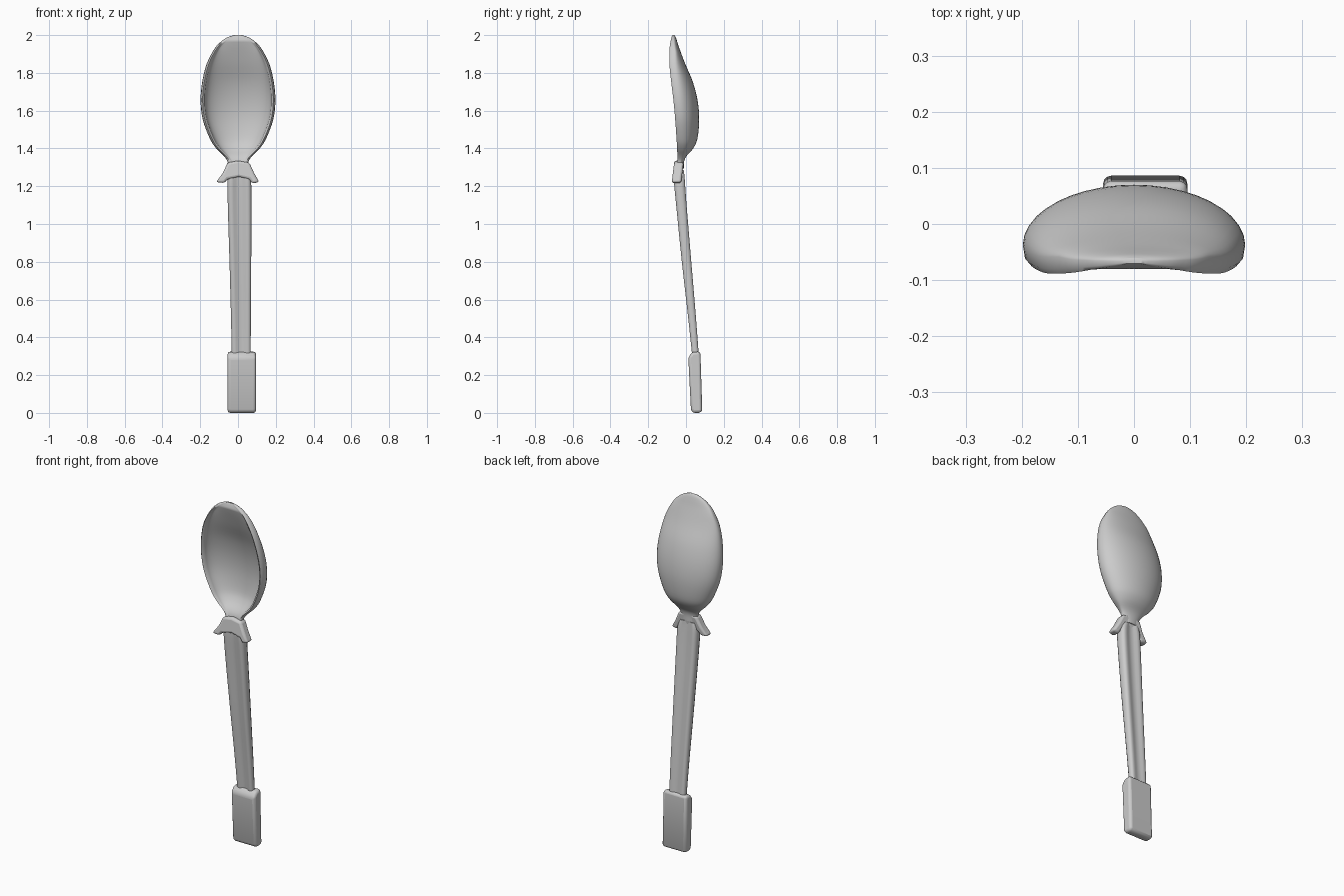
import bpy, bmesh, math
from mathutils import Vector

if "Cube" in bpy.data.objects:
    bpy.data.objects.remove(bpy.data.objects["Cube"])


def finish(name, bm, bevel=0.0, angle=40):
    bmesh.ops.recalc_face_normals(bm, faces=bm.faces)
    me = bpy.data.meshes.new(name)
    bm.to_mesh(me)
    bm.free()
    ob = bpy.data.objects.new(name, me)
    bpy.context.collection.objects.link(ob)
    bpy.ops.object.select_all(action='DESELECT')
    ob.select_set(True)
    bpy.context.view_layer.objects.active = ob
    if bevel:
        mod = ob.modifiers.new("Bevel", 'BEVEL')
        mod.width, mod.segments = bevel, 3
        mod.limit_method = 'ANGLE'
    bpy.ops.object.shade_smooth_by_angle(angle=math.radians(angle))
    return ob


def loft(name, rings, angle=40):
    bm = bmesh.new()
    loops = [[bm.verts.new(p) for p in r] for r in rings]
    n = len(loops[0])
    for a, b in zip(loops, loops[1:]):
        for i in range(n):
            j = (i + 1) % n
            bm.faces.new((a[i], a[j], b[j], b[i]))
    bm.faces.new(loops[0])
    bm.faces.new(loops[-1])
    return finish(name, bm, angle=angle)


def prism(name, outline, offset, bevel):
    bm = bmesh.new()
    face = bm.faces.new([bm.verts.new(p) for p in outline])
    ext = bmesh.ops.extrude_face_region(bm, geom=[face])
    verts = [v for v in ext["geom"] if isinstance(v, bmesh.types.BMVert)]
    bmesh.ops.translate(bm, verts=verts, vec=offset)
    return finish(name, bm, bevel)


def smooth_rows(rows, steps=4):
    out = []
    for i in range(len(rows) - 1):
        p = [Vector(rows[max(0, min(len(rows) - 1, i + k))]) for k in (-1, 0, 1, 2)]
        for s in range(steps):
            t = s / steps
            out.append(p[1] + 0.5 * t * (p[2] - p[0] + t * (
                2 * p[0] - 5 * p[1] + 4 * p[2] - p[3]
                + t * (3 * (p[1] - p[2]) + p[3] - p[0]))))
    return out + [Vector(rows[-1])]


# Bowl and neck: height, half width, rim front y, back y
bowl_rows = [
    (2.0, .02, -.071, -.061), (1.99, .052, -.076, -.055), (1.97, .085, -.081, -.048),
    (1.93, .123, -.087, -.035), (1.85, .165, -.088, -.005), (1.75, .190, -.078, .037),
    (1.65, .198, -.066, .062), (1.55, .186, -.057, .070), (1.45, .148, -.050, .060),
    (1.40, .115, -.047, .038), (1.36, .075, -.046, .003), (1.33, .055, -.047, -.010),
    (1.29, .050, -.060, -.012)]


def bowl_ring(z, w, front, back, n=20):
    rim = min(.022, .4 * w)
    side = front + min(.03, .5 * (back - front))
    floor = max(front + .001, back - .032)
    outer = [(w * math.cos(math.pi * i / n),
              side + (back - side) * math.sin(math.pi * i / n)) for i in range(n + 1)]
    lip_y = front + min(.008, .5 * (floor - front))
    left = [(-w + .15 * rim, front + .3 * (side - front)), (-w + .5 * rim, front)]
    right = [(-x, y) for x, y in reversed(left)]
    inner = [(-(w - rim) * math.cos(math.pi * i / n),
              lip_y + (floor - lip_y) * math.sin(math.pi * i / n)) for i in range(n + 1)]
    return [(x, y, z) for x, y in outer + left + inner + right]


loft("spoon_bowl", [bowl_ring(*r) for r in smooth_rows(bowl_rows)], 60)

# Flared collar with two pointed leaves
collar = [(-.055, 1.325), (-.08, 1.27), (-.116, 1.222), (-.072, 1.217), (-.055, 1.238),
          (.005, 1.25), (.06, 1.238), (.075, 1.214), (.113, 1.222), (.085, 1.27),
          (.06, 1.325), (0, 1.335)]
prism("collar", [(x, -.076 + (z - 1.215) * .12, z) for x, z in collar], (0, .05, 0), .012)

# Handle with a shallow channel front and back: height, left, right, front, back
handle_rows = [(1.285, -.045, .05, -.062, -.012), (1.24, -.055, .068, -.065, -.007),
               (1.10, -.054, .071, -.052, .003), (.80, -.045, .070, -.022, .028),
               (.50, -.037, .068, .012, .053), (.30, -.033, .067, .033, .068)]
half_section = [(-1, -.35), (-.9, -.85), (-.72, -1), (-.5, -.92), (-.3, -.6), (0, -.5)]
front_side = half_section + [(-u, v) for u, v in reversed(half_section[:-1])]
section = front_side + [(-u, -v * (1 if abs(u) > .4 else 1.25)) for u, v in front_side]


def handle_ring(z, left, right, front, back):
    return [((left + right) / 2 + u * (right - left) / 2,
             (front + back) / 2 + v * (back - front) / 2, z) for u, v in section]


loft("handle", [handle_ring(*r) for r in smooth_rows(handle_rows)], 50)

# Blocky grip at the end of the handle
grip = [(.012, .295), (.034, .322), (.076, .325), (.086, .015), (.078, 0), (.035, 0), (.026, .02)]
prism("grip", [(-.055, y, z) for y, z in grip], (.15, 0, 0), .014)
